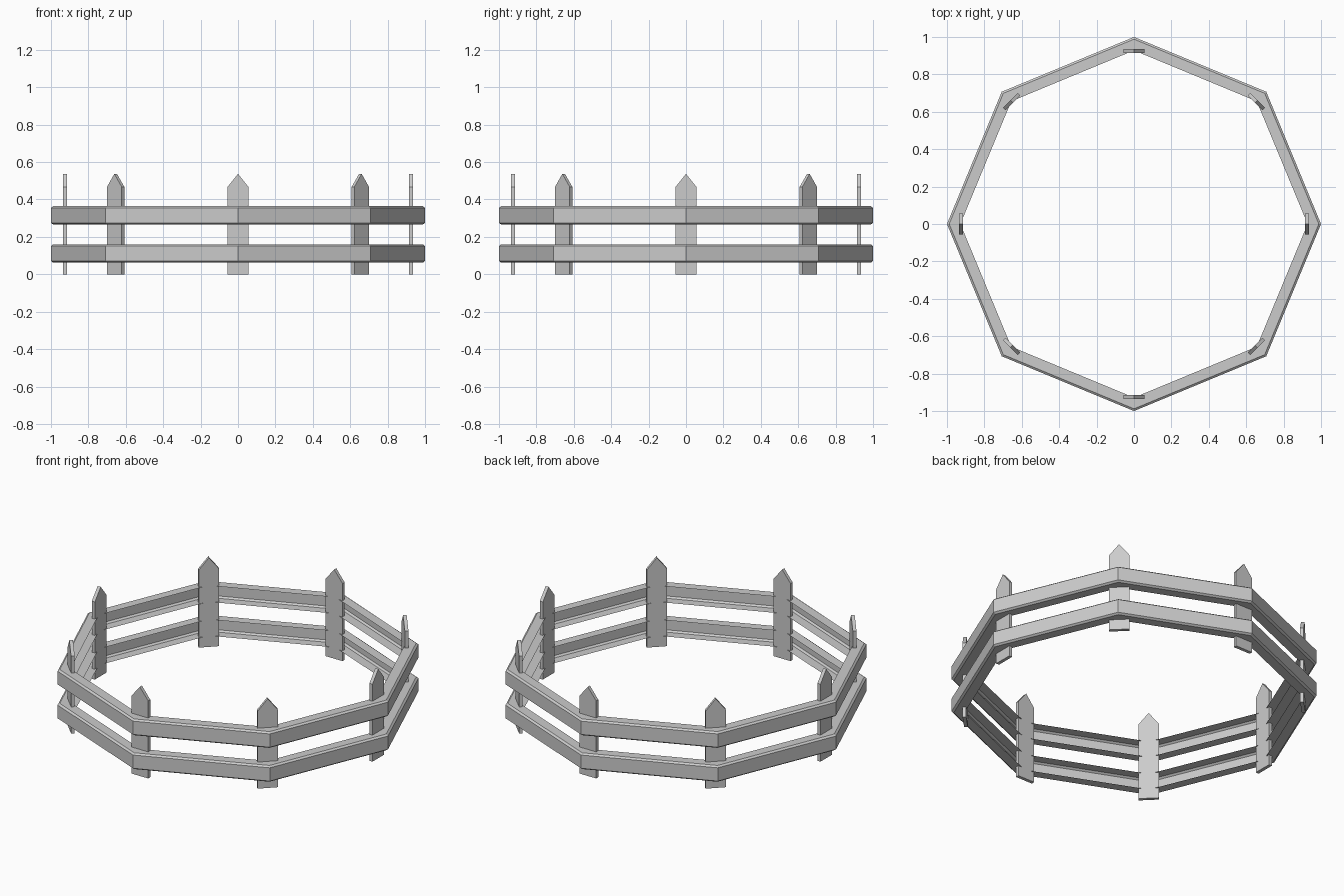
import bpy, bmesh
from math import cos, sin, pi

if "Cube" in bpy.data.objects:
    bpy.data.objects.remove(bpy.data.objects["Cube"])

SIDES = 8


def finish(name, bm):
    bmesh.ops.recalc_face_normals(bm, faces=bm.faces)
    mesh = bpy.data.meshes.new(name)
    bm.to_mesh(mesh)
    bm.free()
    obj = bpy.data.objects.new(name, mesh)
    bpy.context.collection.objects.link(obj)
    return obj


# Octagonal rail: a channel open on the inside, with chamfered outer edges
def rail(name, z0, z1):
    profile = [(0.928, z0), (0.988, z0), (1.0, z0 + 0.009),
               (1.0, z1 - 0.009), (0.988, z1), (0.928, z1)]
    bm = bmesh.new()
    rings = []
    for i in range(SIDES):
        a = 2 * pi * i / SIDES
        rings.append([bm.verts.new((r * cos(a), r * sin(a), z)) for r, z in profile])
    for i in range(SIDES):
        p, q = rings[i], rings[(i + 1) % SIDES]
        for j in range(len(profile) - 1):
            bm.faces.new((p[j], q[j], q[j + 1], p[j + 1]))
    finish(name, bm)


# Pointed picket, extruded radially, one at each corner
def picket(name, angle):
    outline = [(-0.056, 0), (0.056, 0), (0.056, 0.467), (0, 0.537), (-0.056, 0.467)]
    bm = bmesh.new()
    inner = bm.faces.new([bm.verts.new((0.915, y, z)) for y, z in outline])
    ext = bmesh.ops.extrude_face_region(bm, geom=[inner], use_keep_orig=True)
    verts = [g for g in ext["geom"] if isinstance(g, bmesh.types.BMVert)]
    bmesh.ops.translate(bm, verts=verts, vec=(0.02, 0, 0))
    finish(name, bm).rotation_euler.z = angle


rail("lower_rail", 0.062, 0.16)
rail("upper_rail", 0.266, 0.364)
for i in range(SIDES):
    picket(f"picket_{i + 1}", 2 * pi * i / SIDES)
